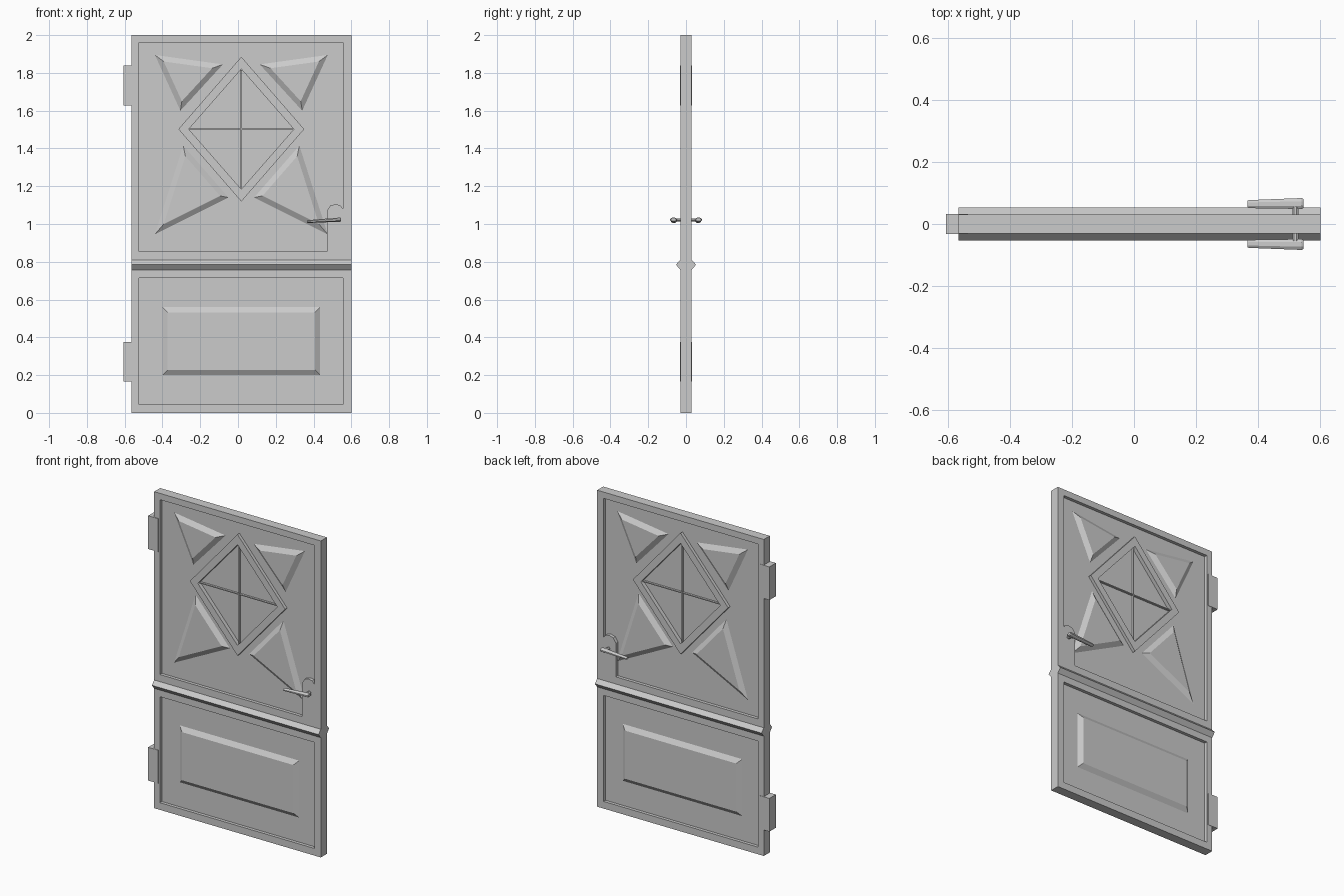
import bpy, bmesh, math
from mathutils import Vector

if "Cube" in bpy.data.objects:
    bpy.data.objects.remove(bpy.data.objects["Cube"])

grey = bpy.data.materials.new("plain_grey")
grey.use_nodes = True
grey.diffuse_color = (0.6, 0.6, 0.6, 1)
grey.node_tree.nodes["Principled BSDF"].inputs["Base Color"].default_value = (0.6, 0.6, 0.6, 1)

LEFT, RIGHT, MID = -0.565, 0.60, 0.0175   # door edges and panel centre line
FACE, FLOOR, PANE = 0.03, 0.01, 0.005     # half depths of frame, recess, window


def loft(name, rings, closed=False):
    """Join rings of equal point count; cap the ends or close into a loop."""
    bm = bmesh.new()
    loops = [[bm.verts.new(p) for p in ring] for ring in rings]
    n = len(loops[0])
    pairs = list(zip(loops, loops[1:]))
    if closed:
        pairs.append((loops[-1], loops[0]))
    else:
        bm.faces.new(loops[0])
        bm.faces.new(loops[-1])
    for a, b in pairs:
        for i in range(n):
            j = (i + 1) % n
            bm.faces.new((a[i], a[j], b[j], b[i]))
    bmesh.ops.recalc_face_normals(bm, faces=bm.faces[:])
    mesh = bpy.data.meshes.new(name)
    bm.to_mesh(mesh)
    bm.free()
    mesh.materials.append(grey)
    obj = bpy.data.objects.new(name, mesh)
    bpy.context.collection.objects.link(obj)
    return obj


def at_depth(outline, y):
    return [(x, y, z) for x, z in outline]


def prism(name, outline, y0, y1):
    return loft(name, [at_depth(outline, y0), at_depth(outline, y1)])


def rect(x0, z0, x1, z1):
    return [(x0, z0), (x1, z0), (x1, z1), (x0, z1)]


def diamond(rx, rz):
    return [(MID - rx, 1.502), (MID, 1.502 - rz), (MID + rx, 1.502), (MID, 1.502 + rz)]


def inset(outline, d):
    """Move every side of a convex outline inward by d."""
    pts = [Vector(p) for p in outline]
    centre = sum(pts, Vector((0, 0))) / len(pts)
    result = []
    for i, p in enumerate(pts):
        normals = []
        for q in (pts[i - 1], pts[(i + 1) % len(pts)]):
            e = (q - p).normalized()
            nrm = Vector((-e.y, e.x))
            normals.append(nrm if nrm.dot(centre - p) > 0 else -nrm)
        a, b = normals
        result.append(tuple(p + (a + b) * d / (1 + a.dot(b))))
    return result


def cut(target, cutter):
    mod = target.modifiers.new("cut", 'BOOLEAN')
    mod.object = cutter
    mod.operation = 'DIFFERENCE'
    mod.solver = 'EXACT'
    bpy.context.view_layer.objects.active = target
    bpy.ops.object.modifier_apply(modifier=mod.name)
    bpy.data.objects.remove(cutter)


# Door slab, with sunk fields on both faces; the upper field leaves a lock tab
slab = prism("door_slab", rect(LEFT, 0, RIGHT, 2), -FACE, FACE)
lower_field = rect(-0.525, 0.045, 0.555, 0.715)
upper_field = [(-0.525, 0.855), (0.47, 0.855), (0.47, 1.07), (0.488, 1.097),
               (0.515, 1.105), (0.54, 1.1), (0.555, 1.082), (0.555, 1.96), (-0.525, 1.96)]
window = diamond(0.278, 0.318)
for s in (-1, 1):
    for outline, depth in ((lower_field, FLOOR), (upper_field, FLOOR), (window, PANE)):
        cut(slab, prism("cutter", outline, s * depth, s * 0.1))

# Raised panels, window frame and glazing bars on both faces
upper_tri = [(-0.44, 1.895), (-0.08, 1.845), (-0.305, 1.6)]
lower_tri = [(-0.44, 0.945), (-0.29, 1.415), (-0.05, 1.14)]


def flip(outline):
    return [(2 * MID - x, z) for x, z in outline]


panels = {
    "upper_right_panel": upper_tri, "upper_left_panel": flip(upper_tri),
    "lower_right_panel": lower_tri, "lower_left_panel": flip(lower_tri),
    "bottom_panel": rect(-0.4, 0.2, 0.435, 0.56),
}
for side, s in (("front", -1), ("back", 1)):
    for name, outline in panels.items():
        loft(side + "_" + name, [at_depth(outline, s * FLOOR),
                                 at_depth(inset(outline, 0.028), s * 0.029)])
    outer = diamond(0.333, 0.383)
    loft(side + "_window_frame",
         [at_depth(outer, s * PANE), at_depth(outer, s * FACE),
          at_depth(window, s * FACE), at_depth(window, s * PANE)], closed=True)
    w = 0.003
    prism(side + "_upright_bar", rect(MID - w, 1.188, MID + w, 1.816), s * 0.004, s * 0.018)
    prism(side + "_cross_bar", rect(MID - 0.274, 1.502 - w, MID + 0.274, 1.502 + w),
          s * 0.004, s * 0.018)

# Pointed rail across the middle
profile = [(-0.03, 0.81), (-0.053, 0.785), (-0.03, 0.757),
           (0.03, 0.757), (0.053, 0.785), (0.03, 0.81)]
loft("middle_rail", [[(x, y, z) for y, z in profile] for x in (LEFT, RIGHT)])

# Hinges
for name, z in (("lower_hinge", 0.165), ("upper_hinge", 1.628)):
    prism(name, rect(-0.605, z, -0.535, z + 0.21), -0.033, 0.032)


# Handle: a spindle through the lock tab and a tapered lever on each side
def ring(n, point):
    return [point(math.cos(2 * math.pi * (i + 0.5) / n),
                  math.sin(2 * math.pi * (i + 0.5) / n)) for i in range(n)]


loft("handle_spindle", [ring(8, lambda c, k: (0.52 + 0.011 * c, y, 1.022 + 0.009 * k))
                        for y in (-0.06, 0.06)])
# each station: x, z, half depth, half height
stations = ((0.365, 1.013, 0.011, 0.006), (0.37, 1.013, 0.014, 0.008),
            (0.54, 1.023, 0.019, 0.012), (0.546, 1.023, 0.015, 0.009))
for side, s in (("front", -1), ("back", 1)):
    loft(side + "_handle_lever",
         [ring(8, lambda c, k: (x, s * (0.064 + 0.002 * (x > 0.5)) + d * c, z + h * k))
          for x, z, d, h in stations])
